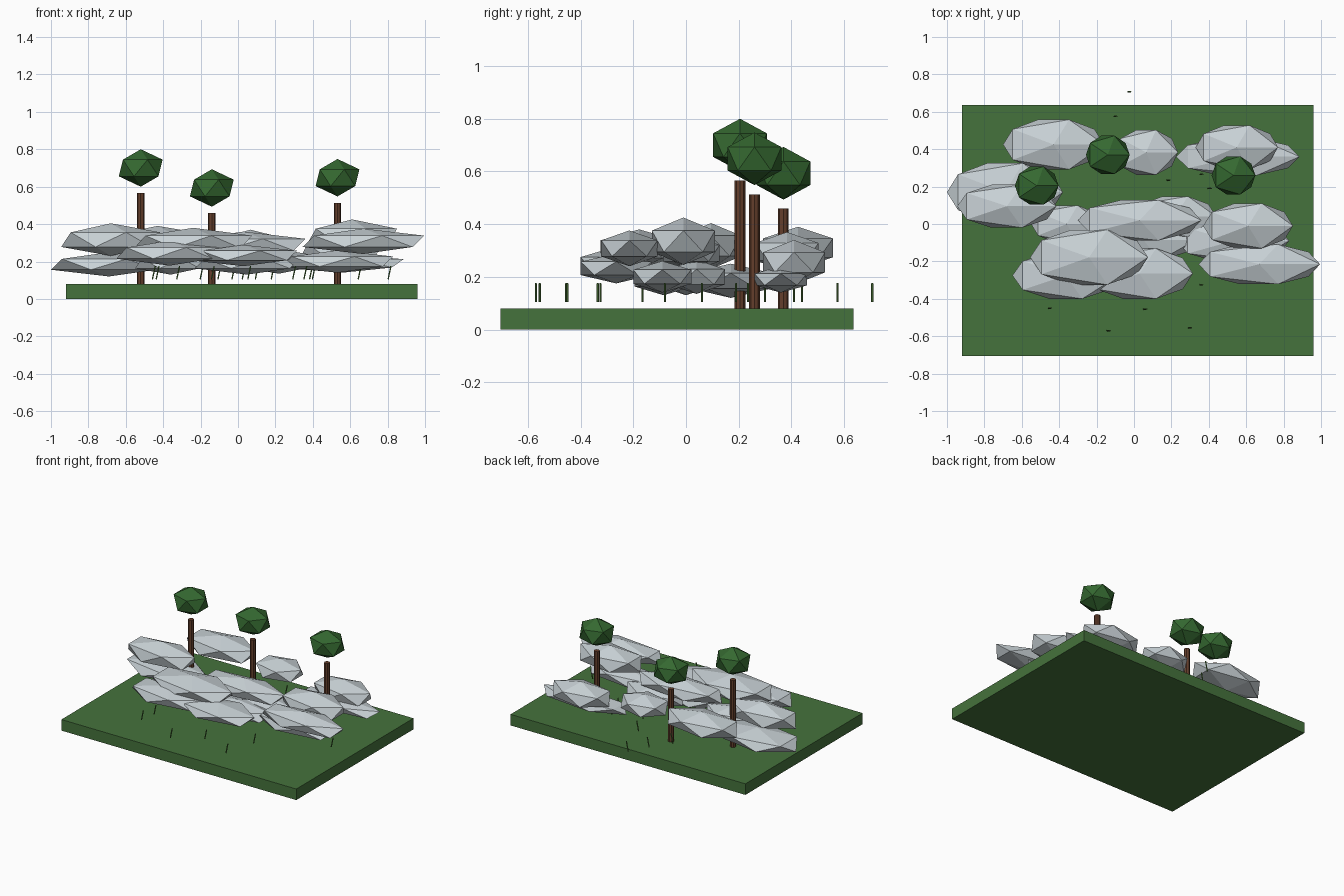
import bpy, math


def material(name, rgb):
    m = bpy.data.materials.new(name)
    m.diffuse_color = (*rgb, 1)
    return m


GRASS = material("grass_green", (0.06, 0.17, 0.045))
LEAF = material("leaf_green", (0.035, 0.14, 0.03))
BARK = material("bark_brown", (0.13, 0.05, 0.025))
MIST = material("pale_grey", (0.58, 0.64, 0.67))
BLADE = material("blade_green", (0.09, 0.22, 0.05))


def finish(name, mat):
    ob = bpy.context.object
    ob.name = name
    ob.data.materials.append(mat)
    return ob


def blob(name, centre, half, mat):
    """Faceted icosahedron with the given half extents."""
    bpy.ops.mesh.primitive_ico_sphere_add(subdivisions=1, radius=1, location=centre)
    ob = finish(name, mat)
    ob.scale = (half[0] / 0.894, half[1] / 0.851, half[2])


def rod(name, centre, radius, length, sides, mat, tilt=0):
    bpy.ops.mesh.primitive_cylinder_add(vertices=sides, radius=radius, depth=length,
                                        location=centre, rotation=(0, tilt, 0))
    finish(name, mat)


# Ground slab
bpy.ops.mesh.primitive_cube_add(size=1, location=(0.02, -0.035, 0.04))
finish("ground_slab", GRASS).scale = (1.88, 1.34, 0.08)

# Trees: x, y, trunk top, crown centre height
for x, y, top, crown in [(-0.52, 0.205, 0.565, 0.70),
                         (-0.14, 0.37, 0.46, 0.593),
                         (0.532, 0.26, 0.513, 0.648)]:
    rod("tree_trunk", (x, y, (0.08 + top) / 2), 0.02, top - 0.08, 8, BARK)
    blob("tree_crown", (x, y, crown), (0.117, 0.102, 0.1), LEAF)

# Flattened mist puffs: centre, half extents
puffs = [
    ((-0.69, 0.17, 0.185), (0.31, 0.155, 0.065)),
    ((-0.68, 0.095, 0.317), (0.265, 0.115, 0.087)),
    ((-0.43, 0.425, 0.31), (0.27, 0.133, 0.08)),
    ((0.065, 0.383, 0.295), (0.17, 0.12, 0.075)),
    ((0.555, 0.36, 0.19), (0.33, 0.1, 0.05)),
    ((0.55, 0.41, 0.255), (0.22, 0.118, 0.085)),
    ((-0.36, 0.0, 0.19), (0.19, 0.1, 0.06)),
    ((0.03, 0.02, 0.29), (0.33, 0.108, 0.07)),
    ((0.22, 0.04, 0.2), (0.22, 0.108, 0.065)),
    ((0.61, -0.01, 0.335), (0.24, 0.12, 0.09)),
    ((0.53, -0.09, 0.2), (0.3, 0.11, 0.06)),
    ((0.67, -0.215, 0.308), (0.325, 0.107, 0.068)),
    ((-0.24, -0.178, 0.305), (0.315, 0.147, 0.075)),
    ((-0.365, -0.275, 0.245), (0.285, 0.125, 0.067)),
    ((0.03, -0.265, 0.232), (0.285, 0.135, 0.057)),
    ((0.05, -0.085, 0.19), (0.28, 0.11, 0.06)),
]
for centre, half in puffs:
    blob("mist_puff", centre, half, MIST)

# Thin leaning blades
for x, y in [(-0.025, 0.707), (-0.1, 0.575), (0.185, 0.235), (0.36, 0.265),
             (0.405, 0.19), (-0.45, -0.45), (-0.135, -0.57), (0.06, -0.455),
             (0.3, -0.555), (0.36, -0.325), (0.81, -0.08), (-0.43, -0.335),
             (-0.32, -0.165), (0.03, -0.08), (0.65, 0.06), (0.1, 0.41),
             (-0.195, 0.44), (0.39, 0.3)]:
    rod("leaning_blade", (x, y, 0.14), 0.004, 0.072, 6, BLADE, math.radians(12))
